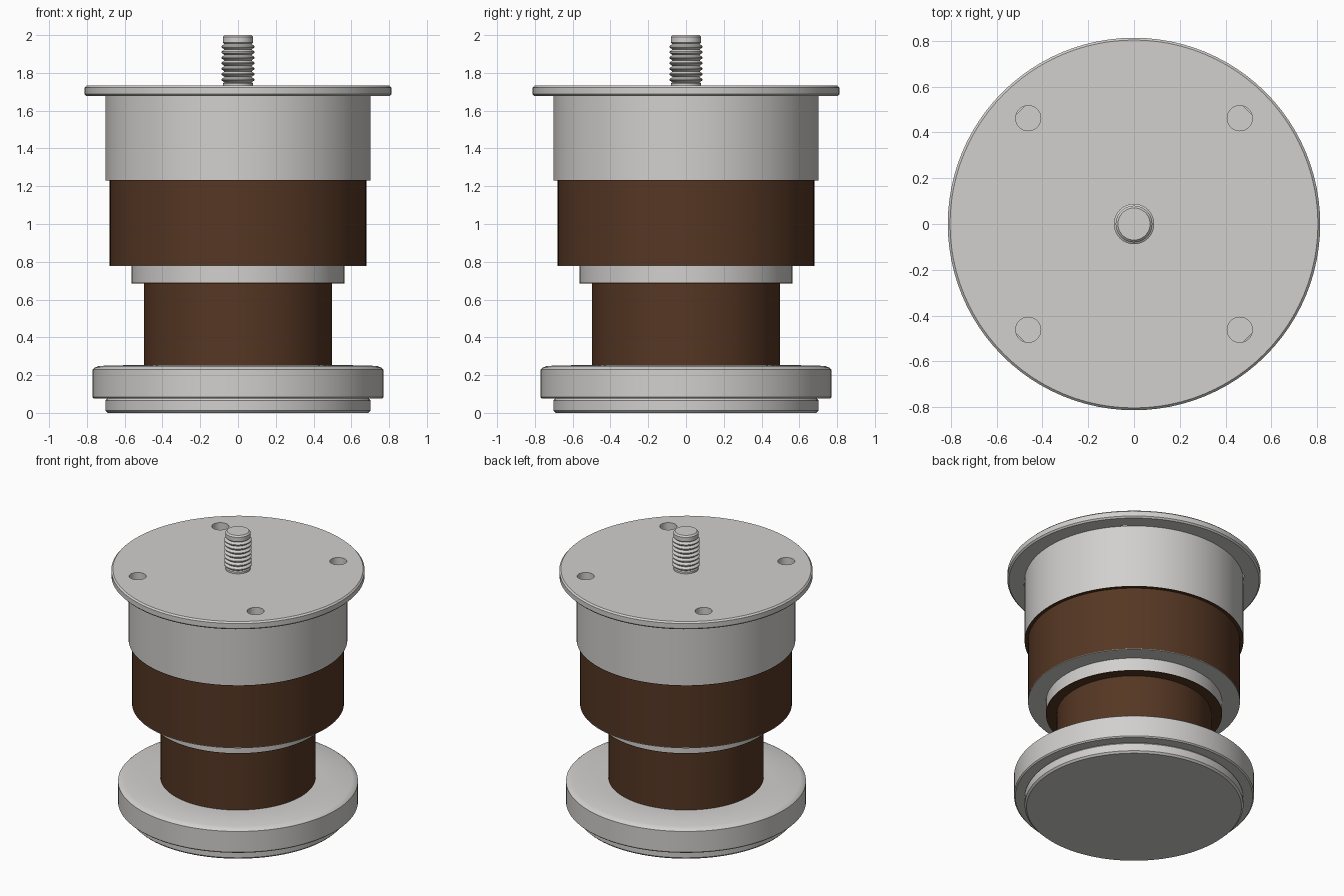
import bpy
import bmesh
import math

SEGMENTS = 96

if "Cube" in bpy.data.objects:
    bpy.data.objects.remove(bpy.data.objects["Cube"], do_unlink=True)


def make_material(name, rgb):
    mat = bpy.data.materials.new(name)
    mat.use_nodes = True
    colour = (*rgb, 1.0)
    mat.diffuse_color = colour
    mat.node_tree.nodes["Principled BSDF"].inputs["Base Color"].default_value = colour
    return mat


grey = make_material("light grey metal", (0.64, 0.63, 0.615))
brown = make_material("dark brown", (0.092, 0.038, 0.017))


def lathe(name, profile, mat, segments=SEGMENTS):
    """Turn (radius, height) points around z into a solid with flat end caps."""
    bm = bmesh.new()
    rings = []
    for radius, z in profile:
        ring = []
        for i in range(segments):
            a = math.tau * i / segments
            ring.append(bm.verts.new((radius * math.cos(a), radius * math.sin(a), z)))
        rings.append(ring)
    for low, high in zip(rings, rings[1:]):
        for i in range(segments):
            j = (i + 1) % segments
            bm.faces.new((low[i], low[j], high[j], high[i]))
    bm.faces.new(rings[0][::-1])
    bm.faces.new(rings[-1])
    bmesh.ops.recalc_face_normals(bm, faces=bm.faces)
    mesh = bpy.data.meshes.new(name)
    bm.to_mesh(mesh)
    bm.free()
    mesh.materials.append(mat)
    obj = bpy.data.objects.new(name, mesh)
    bpy.context.collection.objects.link(obj)
    return obj


def activate(obj):
    bpy.ops.object.select_all(action="DESELECT")
    obj.select_set(True)
    bpy.context.view_layer.objects.active = obj


parts = []

# Foot pad and base disc
parts.append(lathe("foot_pad", [(0.69, 0.0), (0.702, 0.012), (0.702, 0.065), (0.692, 0.077)], grey))
parts.append(lathe("base_disc", [(0.762, 0.075), (0.77, 0.083), (0.77, 0.23),
                                 (0.758, 0.24), (0.735, 0.249), (0.54, 0.254)], grey))

# Lower sleeve, with a thin lip under the collar
parts.append(lathe("lower_sleeve", [(0.497, 0.25), (0.497, 0.685), (0.565, 0.685), (0.565, 0.689)], brown))

# Collar, with a thin rim under the upper sleeve
parts.append(lathe("collar", [(0.565, 0.689), (0.565, 0.777), (0.68, 0.777), (0.68, 0.781)], grey))

# Upper sleeve, with a thin lip under the housing
parts.append(lathe("upper_sleeve", [(0.68, 0.781), (0.68, 1.229), (0.702, 1.229), (0.702, 1.233)], brown))
parts.append(lathe("housing", [(0.702, 1.233), (0.702, 1.677)], grey))

# Mounting flange with four screw holes
flange = lathe("mounting_flange", [(0.803, 1.677), (0.813, 1.687), (0.813, 1.722),
                                   (0.803, 1.732)], grey)
parts.append(flange)
for sx in (-1, 1):
    for sy in (-1, 1):
        cutter = lathe("hole_cutter", [(0.055, 1.6), (0.055, 1.8)], grey, 32)
        cutter.location = (sx * 0.462, sy * 0.462, 0)
        cutter.hide_render = True
        activate(flange)
        mod = flange.modifiers.new("hole", "BOOLEAN")
        mod.operation = "DIFFERENCE"
        mod.solver = "EXACT"
        mod.object = cutter
        bpy.ops.object.modifier_apply(modifier=mod.name)
        bpy.data.objects.remove(cutter, do_unlink=True)

# Threaded stud: stacked ridges, plain tip with a chamfer
pitch = 0.029
thread = [(0.08, 1.725), (0.08, 1.745)]
for i in range(7):
    z = 1.75 + i * pitch
    thread += [(0.072, z), (0.088, z + pitch * 0.4), (0.088, z + pitch * 0.6), (0.072, z + pitch * 0.98)]
thread += [(0.08, 1.96), (0.08, 1.99), (0.07, 2.0)]
parts.append(lathe("threaded_stud", thread, grey, 48))

for part in parts:
    activate(part)
    bpy.ops.object.shade_smooth_by_angle(angle=math.radians(25))
